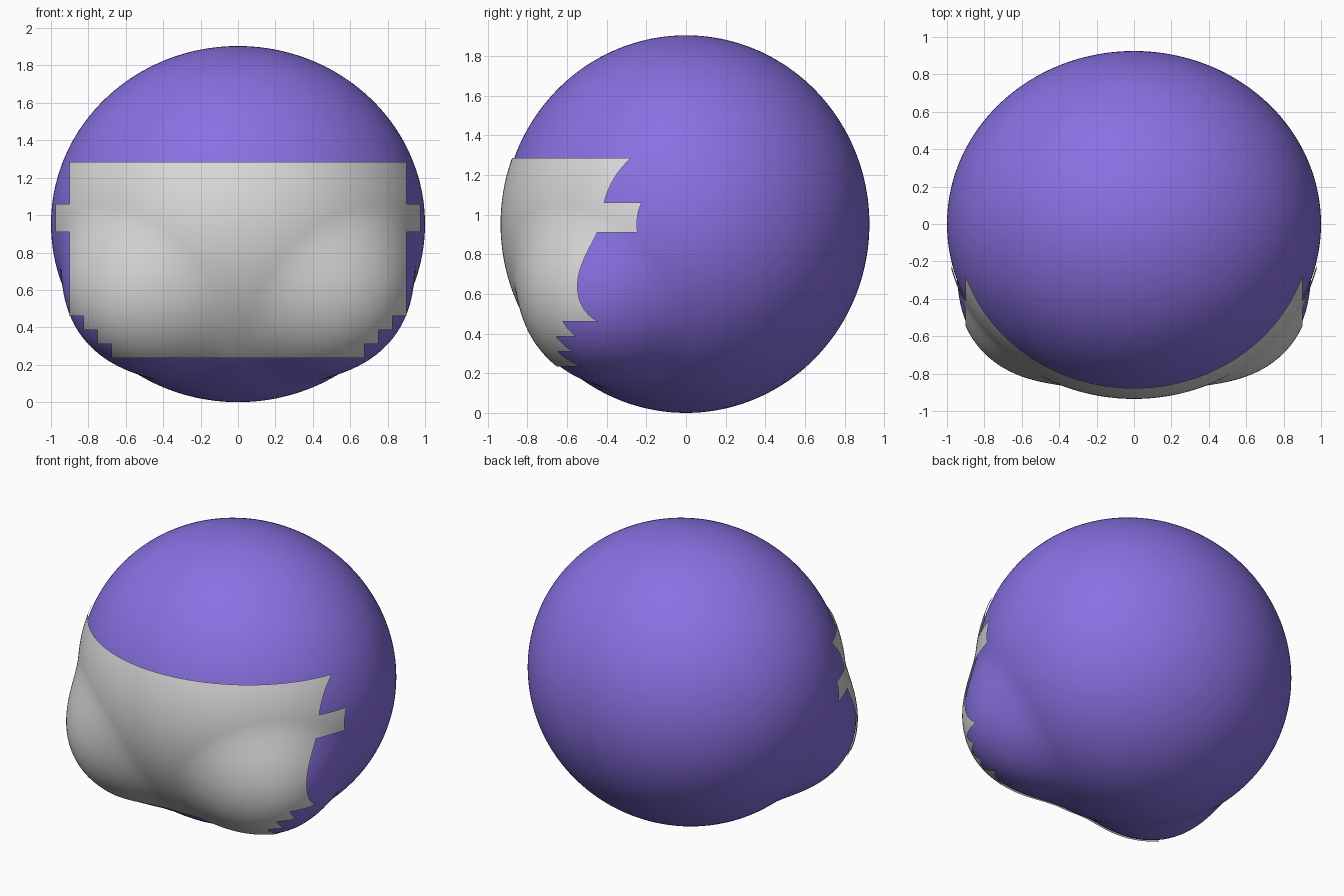
import bpy
import bmesh
from mathutils import Vector

cube = bpy.data.objects.get("Cube")
if cube:
    bpy.data.objects.remove(cube, do_unlink=True)

RADII = Vector((1.0, 0.925, 0.952))
CENTRE_Z = 0.952
CHEEK = Vector((0.63, -0.59, -0.505)).normalized()
CHEEK_HEIGHT = 0.18
CHEEK_REACH_SQ = 0.39
PLATE_GAP = 0.011
CELL = 0.075       # size of the stepped cells along the plate edge
CELL_CUTS = 4


def make_material(name, colour):
    mat = bpy.data.materials.new(name)
    mat.use_nodes = True
    mat.diffuse_color = (*colour, 1)
    mat.node_tree.nodes["Principled BSDF"].inputs["Base Color"].default_value = (*colour, 1)
    return mat


def add_object(name, bm, mat):
    mesh = bpy.data.meshes.new(name)
    bm.to_mesh(mesh)
    bm.free()
    mesh.materials.append(mat)
    for poly in mesh.polygons:
        poly.use_smooth = True
    obj = bpy.data.objects.new(name, mesh)
    bpy.context.collection.objects.link(obj)
    return obj


def head_radius(direction):
    """Unit ball with a soft, rounded cheek on each side."""
    d = Vector((abs(direction.x), direction.y, direction.z))
    q = (d - CHEEK).length_squared / CHEEK_REACH_SQ
    return 1 + (CHEEK_HEIGHT * (1 - q) ** 2 if q < 1 else 0)


def to_world(p):
    return Vector((p.x * RADII.x, p.y * RADII.y, p.z * RADII.z + CENTRE_Z))


# Head: rounded ball with cheeks
bm = bmesh.new()
bmesh.ops.create_icosphere(bm, subdivisions=6, radius=1)
for v in bm.verts:
    u = v.co.normalized()
    v.co = to_world(u * head_radius(u))
add_object("head", bm, make_material("purple", (0.25, 0.165, 0.76)))


# Face plate: stepped sheet laid on the front of the head
def height_above(x, y, z):
    p = Vector((x / RADII.x, y / RADII.y, (z - CENTRE_Z) / RADII.z))
    return p.length - head_radius(p.normalized()) - PLATE_GAP


def front_y(x, z):
    y, step = -1.2, 0.01
    while y < 0 and height_above(x, y, z) > 0:
        y += step
    low, high = y - step, y
    for _ in range(12):
        mid = (low + high) / 2
        if height_above(x, mid, z) > 0:
            low = mid
        else:
            high = mid
    return high


def half_width(row):
    """Cells on each side of the middle, for a row counted from the chin."""
    if row < 3:
        return 9 + row
    return 13 if row in (9, 10) else 12


bm = bmesh.new()
verts = {}
step = CELL / CELL_CUTS


def grid_vert(i, k):
    if (i, k) not in verts:
        x, z = i * step, 0.235 + k * step
        verts[i, k] = bm.verts.new((x, front_y(x, z), z))
    return verts[i, k]


for k in range(14 * CELL_CUTS):
    reach = half_width(k // CELL_CUTS) * CELL_CUTS
    for i in range(-reach, reach):
        bm.faces.new([grid_vert(i, k), grid_vert(i + 1, k),
                      grid_vert(i + 1, k + 1), grid_vert(i, k + 1)])
add_object("face_plate", bm, make_material("light grey", (0.7, 0.7, 0.7)))
